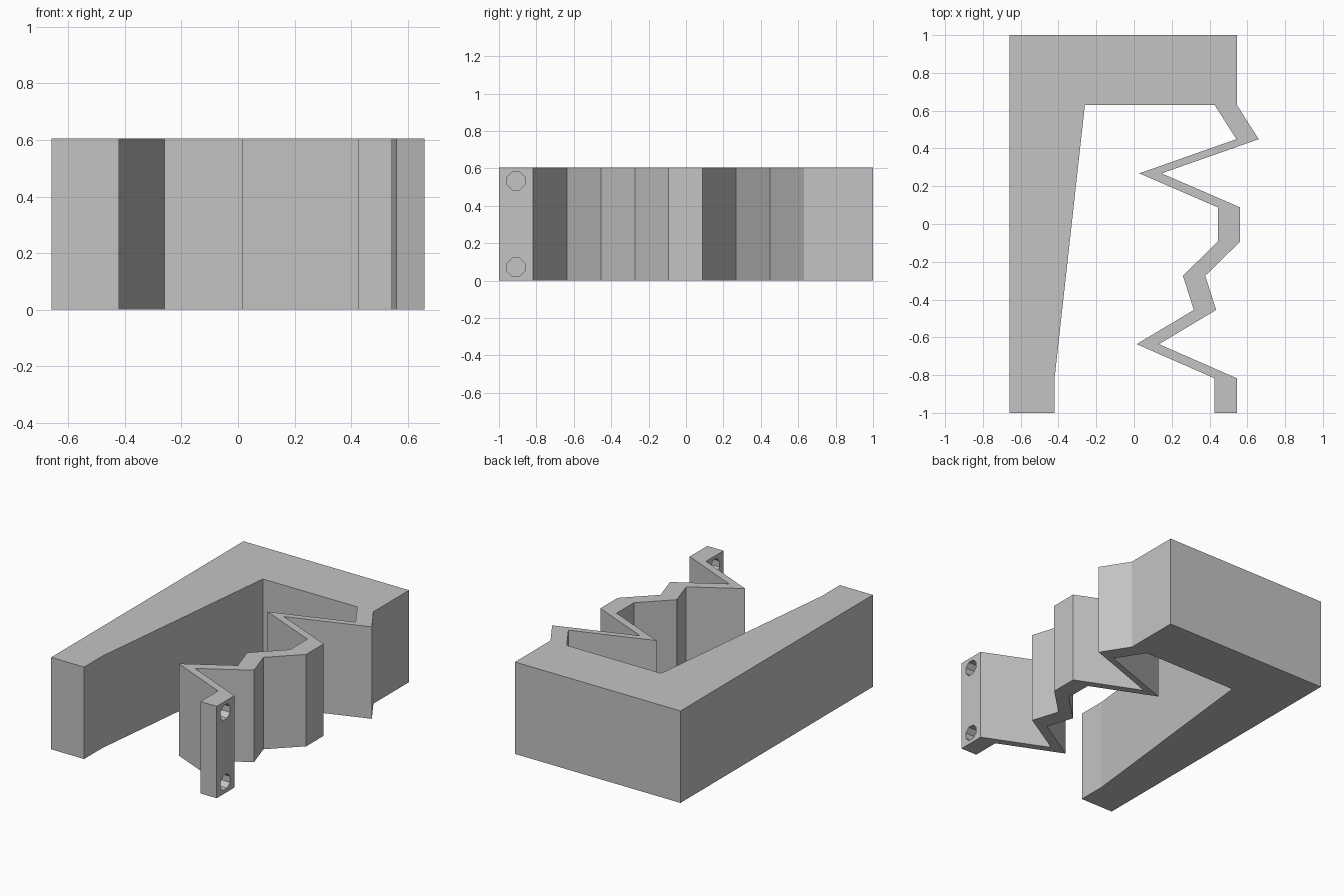
import bpy
import bmesh
from math import pi
from mathutils import Matrix

HEIGHT = 0.605
STRIP = 0.118  # strip width measured along x

old = bpy.data.objects.get("Cube")
if old:
    bpy.data.objects.remove(old, do_unlink=True)

grey = bpy.data.materials.new("plain grey")
grey.use_nodes = True
colour = (0.55, 0.55, 0.55, 1)
grey.diffuse_color = colour
grey.node_tree.nodes["Principled BSDF"].inputs["Base Color"].default_value = colour


def add_object(name, bm):
    bmesh.ops.recalc_face_normals(bm, faces=bm.faces)
    mesh = bpy.data.meshes.new(name)
    bm.to_mesh(mesh)
    bm.free()
    mesh.materials.append(grey)
    obj = bpy.data.objects.new(name, mesh)
    bpy.context.collection.objects.link(obj)
    return obj


def extrude_profile(name, points, height):
    bm = bmesh.new()
    face = bm.faces.new([bm.verts.new((x, y, 0)) for x, y in points])
    top = bmesh.ops.extrude_face_region(bm, geom=[face])["geom"]
    verts = [v for v in top if isinstance(v, bmesh.types.BMVert)]
    bmesh.ops.translate(bm, vec=(0, 0, height), verts=verts)
    return add_object(name, bm)


# Outer edge of the zigzag strip, from the back block to the front tab
zigzag = [(0.545, 0.63), (0.66, 0.449), (0.146, 0.268), (0.562, 0.088),
          (0.562, -0.093), (0.377, -0.274), (0.435, -0.455),
          (0.132, -0.636), (0.545, -0.817), (0.545, -1)]
inner_edge = [(x - STRIP, y) for x, y in reversed(zigzag)]

# Thick L-shaped frame and zigzag strip as one solid
frame_outside = [(-0.66, 1), (0.545, 1)]
arm_inside = [(-0.26, 0.63), (-0.42, -0.81), (-0.42, -1), (-0.66, -1)]
body = extrude_profile("zigzag_frame",
                       frame_outside + zigzag + inner_edge + arm_inside, HEIGHT)

# Two bolt holes through the front tab
bm = bmesh.new()
for z in (0.072, HEIGHT - 0.072):
    place = (Matrix.Translation((0.485, -0.91, z))
             @ Matrix.Rotation(pi / 2, 4, 'Y') @ Matrix.Rotation(pi / 8, 4, 'Z'))
    bmesh.ops.create_cone(bm, cap_ends=True, segments=8, radius1=0.052,
                          radius2=0.052, depth=0.3, matrix=place)
cutter = add_object("hole_cutter", bm)
cutter.hide_render = True
cutter.hide_set(True)
cutter.display_type = 'WIRE'

holes = body.modifiers.new("bolt_holes", 'BOOLEAN')
holes.operation = 'DIFFERENCE'
holes.solver = 'EXACT'
holes.object = cutter
